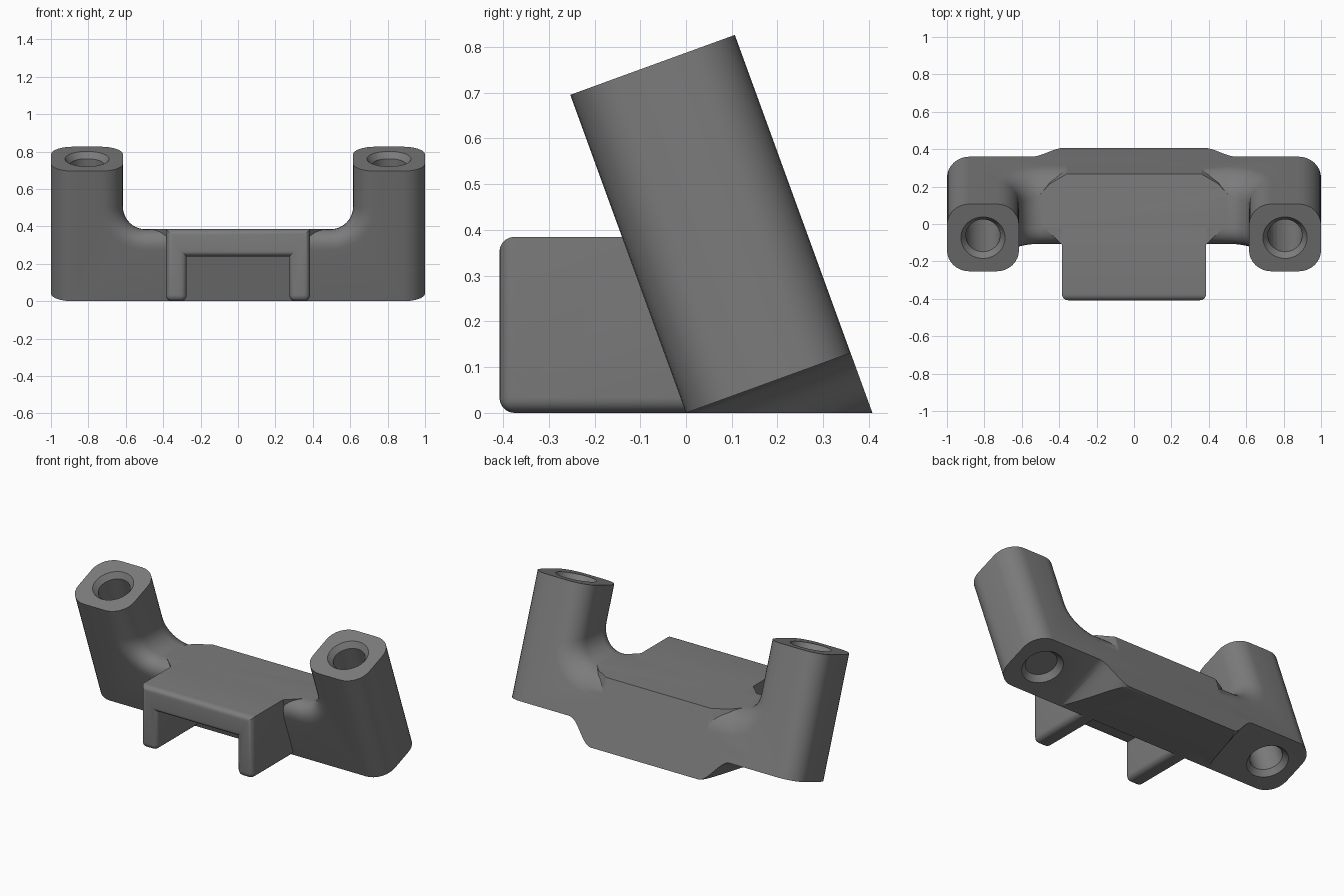
import bpy, bmesh, math
from mathutils import Matrix, Vector

if "Cube" in bpy.data.objects:
    bpy.data.objects.remove(bpy.data.objects["Cube"])

TILT = math.radians(20)
TAN = math.tan(TILT)
DEPTH = 0.383 / math.cos(TILT)
ROT = Matrix.Rotation(TILT, 4, 'X')

grey = bpy.data.materials.new("grey")
grey.diffuse_color = (0.2, 0.2, 0.2, 1)
grey.use_nodes = True
grey.node_tree.nodes["Principled BSDF"].inputs["Base Color"].default_value = grey.diffuse_color


def prism(name, pts, a, b, edge_test=None, radius=0.1, segs=8):
    """Loft a closed outline between mappings a(p) and b(p), rounding chosen edges."""
    bm = bmesh.new()
    lo = [bm.verts.new(a(p)) for p in pts]
    hi = [bm.verts.new(b(p)) for p in pts]
    bm.faces.new(lo)
    bm.faces.new(hi[::-1])
    for i in range(len(pts)):
        j = (i + 1) % len(pts)
        bm.faces.new((lo[j], lo[i], hi[i], hi[j]))
    bmesh.ops.recalc_face_normals(bm, faces=bm.faces)
    if edge_test:
        edges = [e for e in bm.edges if edge_test(*[v.co for v in e.verts])]
        bmesh.ops.bevel(bm, geom=edges, offset=radius, segments=segs, profile=0.5,
                        affect='EDGES', clamp_overlap=False)
        bmesh.ops.recalc_face_normals(bm, faces=bm.faces)
    me = bpy.data.meshes.new(name)
    bm.to_mesh(me)
    bm.free()
    ob = bpy.data.objects.new(name, me)
    me.materials.append(grey)
    bpy.context.collection.objects.link(ob)
    return ob


def combine(target, other, op):
    m = target.modifiers.new(op, 'BOOLEAN')
    m.operation, m.object, m.solver = op, other, 'EXACT'
    bpy.context.view_layer.objects.active = target
    bpy.ops.object.modifier_apply(modifier=m.name)
    bpy.data.objects.remove(other)


def mirrored(half):
    return half + [(-x, z) for x, z in reversed(half)]


# Leaning U-shaped frame with rounded outline edges
half = [(1, 0), (1, 0.95), (0.615, 0.95)]
for i in range(11):
    t = math.pi / 2 * i / 10
    half.append((0.495 + 0.12 * math.cos(t), 0.505 - 0.12 * math.sin(t)))
frame = prism("frame", mirrored(half),
              lambda p: (p[0], -p[1] * TAN, p[1]),
              lambda p: (p[0], DEPTH - p[1] * TAN, p[1]),
              lambda u, v: abs((u.y + u.z * TAN) - (v.y + v.z * TAN)) < 0.01
              and not (u.z == v.z and (u.z < 0.01 or u.z > 0.9)),
              0.12, 8)

# Flat middle deck, keeping the rear edge sharp
deck = [(0.385, -0.11), (0.5, 0.0), (0.5, 0.16), (0.45, 0.215), (0.36, DEPTH - 0.385 * TAN)]
combine(frame, prism("deck", mirrored(deck),
                     lambda p: (p[0], p[1] + 0.135 * TAN, 0.25),
                     lambda p: (p[0], p[1], 0.385)), 'UNION')

# Front bracket with two legs and softened front and lower edges
portal = mirrored([(0.385, 0.385), (0.385, 0), (0.275, 0), (0.275, 0.24)])
combine(frame, prism("bracket", portal,
                     lambda p: (p[0], -0.408, p[1]),
                     lambda p: (p[0], 0.1 - 0.2 * p[1], p[1]),
                     lambda u, v: (u.y < -0.4 and v.y < -0.4)
                     or (u.z < 0.01 and v.z < 0.01 and max(u.y, v.y) < 0.09)
                     or (u.z < 0.01 and v.z < 0.01 and abs(u.x - v.x) < 0.01),
                     0.033, 5), 'UNION')

# Square off the post tops
combine(frame, prism("top_cutter", [(-1.2, 0.74), (1.2, 0.74), (1.2, 1.4), (-1.2, 1.4)],
                     lambda p: ROT @ Vector((p[0], -0.6, p[1])),
                     lambda p: ROT @ Vector((p[0], 1.0, p[1]))), 'DIFFERENCE')

for s in (-1, 1):
    # Square off the post feet with an S-shaped run-out towards the middle
    curve = [(1.2, 0), (1.2, -0.5), (0.37, -0.5)]
    for i in range(13):
        t = i / 12
        curve.append((0.37 + 0.18 * t, -0.14 + 0.14 * t * t * (3 - 2 * t)))
    combine(frame, prism("foot_cutter", [(s * x, w) for x, w in curve],
                         lambda p: ROT @ Vector((p[0], -0.2, p[1])),
                         lambda p: ROT @ Vector((p[0], 0.8, p[1]))), 'DIFFERENCE')
    # Through hole with a countersink at each end
    circle = [(math.cos(i * math.tau / 40), math.sin(i * math.tau / 40)) for i in range(40)]
    for r0, w0, r1, w1 in ((0.092, -0.1, 0.092, 0.9), (0.13, 0.755, 0.09, 0.705),
                           (0.13, -0.015, 0.09, 0.035)):
        combine(frame, prism("hole_cutter", circle,
                             lambda p: ROT @ Vector((s * 0.8075 + r0 * p[0], 0.1915 + r0 * p[1], w0)),
                             lambda p: ROT @ Vector((s * 0.8075 + r1 * p[0], 0.1915 + r1 * p[1], w1))),
                'DIFFERENCE')

# Smooth shading with crisp edges
bpy.ops.object.select_all(action='DESELECT')
frame.select_set(True)
bpy.context.view_layer.objects.active = frame
bpy.ops.object.shade_smooth_by_angle(angle=math.radians(30))
